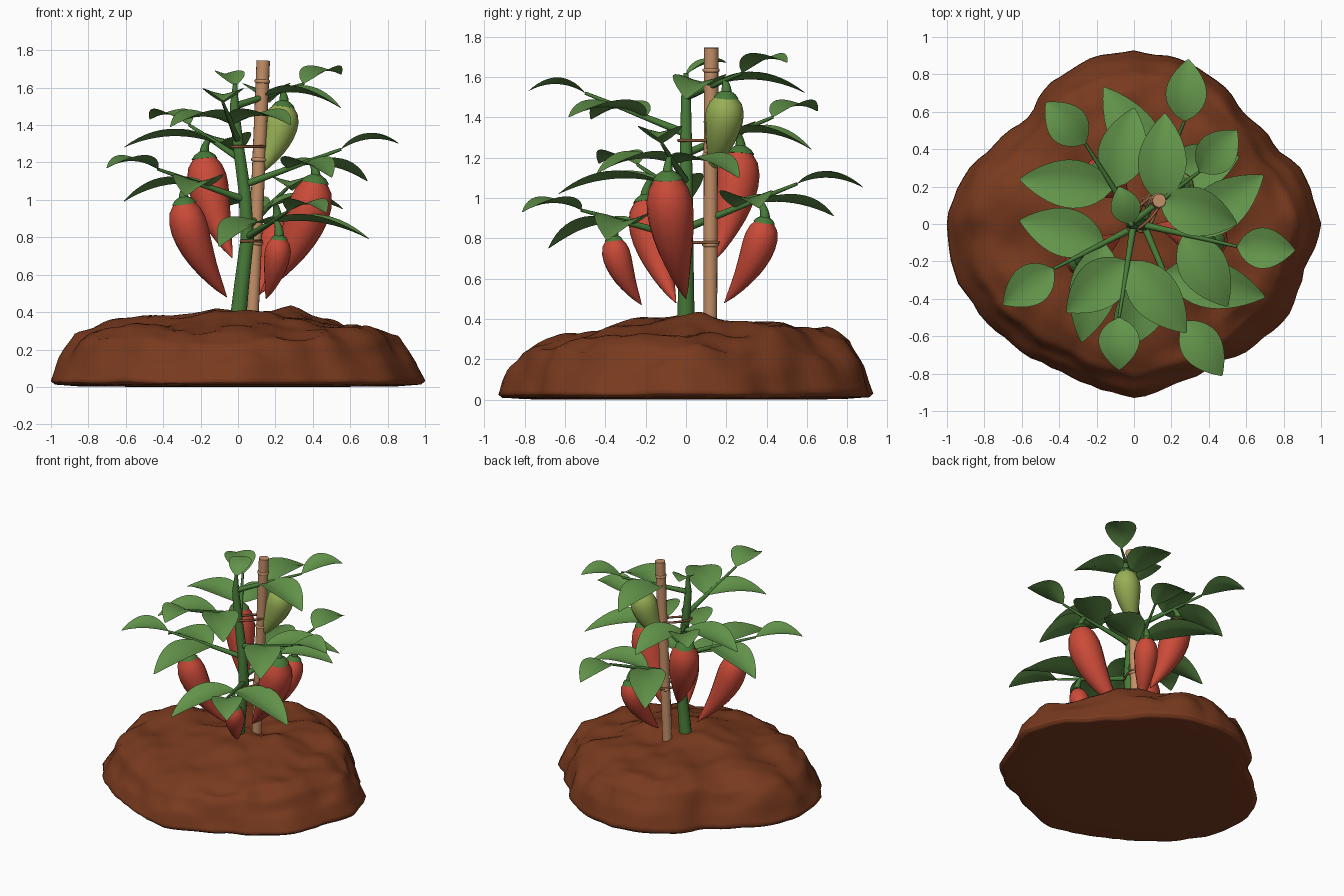
import bpy, bmesh, math
from mathutils import Vector, noise

cube = bpy.data.objects.get("Cube")
if cube:
    bpy.data.objects.remove(cube, do_unlink=True)

UP = Vector((0, 0, 1))


def material(name, *rgb):
    mat = bpy.data.materials.new(name)
    mat.use_nodes = True
    mat.diffuse_color = (*rgb, 1)
    bsdf = mat.node_tree.nodes["Principled BSDF"]
    bsdf.inputs["Base Color"].default_value = (*rgb, 1)
    bsdf.inputs["Roughness"].default_value = 0.8
    return mat


SOIL = material("soil brown", 0.19, 0.042, 0.013)
LEAF = material("leaf green", 0.125, 0.3, 0.07)
STEM = material("stem green", 0.065, 0.2, 0.04)
RED = material("ripe red", 0.6, 0.07, 0.04)
LIME = material("unripe green", 0.31, 0.43, 0.09)
CANE = material("cane tan", 0.55, 0.28, 0.14)
TWINE = material("twine brown", 0.28, 0.11, 0.045)


def finish(name, bm, mat):
    mesh = bpy.data.meshes.new(name)
    bm.to_mesh(mesh)
    bm.free()
    mesh.materials.append(mat)
    obj = bpy.data.objects.new(name, mesh)
    bpy.context.collection.objects.link(obj)


def bridge(bm, a, b):
    n = len(a)
    for i in range(n):
        j = (i + 1) % n
        bm.faces.new((a[i], a[j], b[j], b[i])).smooth = True


def cap(bm, ring):
    face = bm.faces.new(ring)
    for edge in face.edges:
        edge.smooth = False


def loft(name, path, radii, mat, sides=12):
    """Round tube along a path, with one radius for each point."""
    bm = bmesh.new()
    path = [Vector(p) for p in path]
    rings, side = [], None
    for i, p in enumerate(path):
        t = (path[min(i + 1, len(path) - 1)] - path[max(i - 1, 0)]).normalized()
        if side is None:
            side = t.orthogonal()
        side = (side - t * side.dot(t)).normalized()
        other = t.cross(side)
        turn = [math.tau * k / sides for k in range(sides)]
        rings.append([bm.verts.new(p + radii[i] * (side * math.cos(a) + other * math.sin(a)))
                      for a in turn])
    for a, b in zip(rings, rings[1:]):
        bridge(bm, a, b)
    cap(bm, rings[0][::-1])
    cap(bm, rings[-1])
    finish(name, bm, mat)


def bezier(a, b, c, n):
    return [a.lerp(b, i / n).lerp(b.lerp(c, i / n), i / n) for i in range(n + 1)]


def leaf(name, base, tip, half, arch):
    """Arched pointed blade, cupped upward along its midrib."""
    bm = bmesh.new()
    d = tip - base
    side = d.cross(UP).normalized()
    n, rows = 12, []
    for i in range(n + 1):
        t = i / n
        width = half * max(math.sin(math.pi * t ** 0.85), 0.02) ** 0.8
        mid = base + d * t + UP * arch * 4 * t * (1 - t)
        rows.append([bm.verts.new(mid + side * width * v + UP * width * 0.3 * abs(v) ** 1.3)
                     for v in (-1, -0.5, 0, 0.5, 1)])
    for a, b in zip(rows, rows[1:]):
        for k in range(4):
            bm.faces.new((a[k], a[k + 1], b[k + 1], b[k])).smooth = True
    bmesh.ops.recalc_face_normals(bm, faces=bm.faces)
    if sum(f.normal.z for f in bm.faces) < 0:
        bmesh.ops.reverse_faces(bm, faces=bm.faces)
    finish(name, bm, LEAF)


# Soil mound: lumpy polar sheet with an irregular outline and a rounded underside
outline = [1, .96, .87, .84, .89, .92, .93, .92, .88, .81, .86, .96,
           1, 1, .96, .92, .89, .90, .93, .89, .87, .92, .96, .95]
profile = [(0, .4), (.3, .385), (.55, .35), (.75, .315), (.87, .26), (.95, .14), (1, .03),
           (.98, .012), (.85, .003), (.5, 0)]
SEGMENTS, STEPS = 96, 5
bm = bmesh.new()
rings = []
for (r0, z0), (r1, z1) in zip(profile, profile[1:]):
    for s in range(STEPS):
        f = s / STEPS
        r, z = r0 + (r1 - r0) * f, z0 + (z1 - z0) * f
        ring = []
        for k in range(SEGMENTS):
            a = math.tau * k / SEGMENTS
            q, g = divmod(k / SEGMENTS * len(outline), 1)
            g = g * g * (3 - 2 * g)
            reach = outline[int(q)] * (1 - g) + outline[(int(q) + 1) % len(outline)] * g
            p = Vector((math.cos(a), math.sin(a), 0))
            reach *= 1 - 0.03 * abs(noise.noise(p * 5))
            p *= r * reach
            p.z = z
            fade = min(1, z / 0.2)
            lump = fade * (noise.noise(p * 3.5) * 0.05 + noise.noise(p * 7) * 0.03)
            p.z += lump + fade * 0.035 * p.y
            p.xy *= 1 + r * lump * 0.6
            ring.append(bm.verts.new(p))
        rings.append(ring)
for a, b in zip(rings, rings[1:]):
    bridge(bm, a, b)
cap(bm, rings[-1])
bmesh.ops.remove_doubles(bm, verts=bm.verts, dist=0.0005)
bmesh.ops.recalc_face_normals(bm, faces=bm.faces)
finish("soil_mound", bm, SOIL)

# Main stem
stem_path = [Vector(p) for p in ((0, 0, .36), (.02, 0, .55), (.05, 0, .8), (.035, 0, 1.05),
                                 (0, 0, 1.3), (-.02, 0, 1.5), (-.015, 0, 1.62))]
loft("main_stem", stem_path, [.045, .041, .037, .034, .03, .025, .012], STEM)


def stem_at(z):
    for a, b in zip(stem_path, stem_path[1:]):
        if z <= b.z:
            return a.lerp(b, (z - a.z) / (b.z - a.z))


# Support cane with raised joints
foot, head = Vector((.075, .12, .35)), Vector((.135, .125, 1.745))
loft("support_cane", [foot, head], [.034, .036], CANE, 16)
for i, f in enumerate((.3, .62, .92)):
    mid, half = foot.lerp(head, f), (head - foot) * 0.008
    loft(f"cane_joint_{i}", [mid - half, mid - half * .4, mid + half * .4, mid + half],
         [.034, .042, .042, .034], CANE, 16)

# Twine loops holding the stem to the cane
for i, z in enumerate((.78, 1.285)):
    a, b = stem_at(z), foot.lerp(head, (z - foot.z) / (head.z - foot.z))
    along = (b - a) / 2
    along.z = 0
    across = along.cross(UP).normalized() * 0.043
    along += along.normalized() * 0.043
    loop = [(a + b) / 2 + along * math.cos(t) + across * math.sin(t)
            for t in (math.tau * k / 24 for k in range(25))]
    loft(f"twine_loop_{i}", loop, [.008] * 25, TWINE, 6)

# Branches: start height, fork position, branch end, end leaf tip, two side leaf tips
branches = {
    "low_back": (.85, .45, (.27, .55, 1.07), (.29, .88, 1.05), (-.16, .73, .91), (.56, .36, .95)),
    "upper_back": (1.22, .45, (-.26, .43, 1.4), (-.47, .65, 1.43), (-.61, .24, 1.28), (0, .62, 1.24)),
    "top_left": (1.5, .43, (.35, .28, 1.62), (.55, .5, 1.67), (.55, 0, 1.49), (.165, .59, 1.52)),
    "middle_left": (1.08, .45, (.55, -.12, 1.27), (.86, -.14, 1.3), (.69, .26, 1.1), (.5, -.44, 1.12)),
    "middle_right": (1, .42, (-.43, -.24, 1.165), (-.7, -.43, 1.17), (-.61, .02, .99), (-.28, -.63, 1.02)),
    "low_front": (.8, .5, (.27, -.52, .94), (.47, -.81, .93), (.7, -.39, .79), (-.1, -.68, .75)),
    "top_front": (1.32, .4, (-.08, -.5, 1.52), (-.08, -.78, 1.53), (-.36, -.47, 1.39), (.28, -.58, 1.4)),
}
lines = {}
for name, (z, fork, end, tip, *sides) in branches.items():
    start, end = stem_at(z), Vector(end)
    lines[name] = (start, end)
    loft(name + "_branch", [start, start.lerp(end, fork), end], [.02, .015, .008], STEM, 8)
    leaf(name + "_end_leaf", end, Vector(tip), .11, .04)
    for i, side_tip in enumerate(sides):
        leaf(f"{name}_side_leaf_{i}", start.lerp(end, fork), Vector(side_tip), .13, .05)
leaf("crown_leaf", stem_path[-1] - UP * .01, Vector((-.08, .2, 1.67)), .08, .025)

# Peppers: branch, shoulder, tip, radius, colour
peppers = [
    ("upper_back", (-.18, .27, 1.235), (-.03, .14, .69), .108, RED),
    ("middle_right", (-.29, -.2, .995), (-.06, -.05, .48), .1, RED),
    ("middle_left", (.415, -.09, 1.11), (.12, 0, .5), .115, RED),
    ("low_front", (.22, -.36, .8), (.15, -.22, .47), .07, RED),
    ("low_back", (.21, .39, .89), (.1, .19, .48), .083, RED),
    ("top_left", (.245, .2, 1.51), (.09, .12, 1.12), .095, LIME),
]
shape = [.48, .84, .98, 1, .95, .86, .74, .59, .43, .25, .02]
for name, top, tip, radius, mat in peppers:
    top, tip = Vector(top), Vector(tip)
    bend = top.lerp(tip, 0.12)
    bend.z = top.z * .5 + tip.z * .5
    spine = bezier(top, bend, tip, len(shape) - 1)
    loft(name + "_pepper", spine, [radius * s for s in shape], mat, 16)
    # Thin leafy cap and stalk
    drop = (spine[1] - top).normalized() * radius
    loft(name + "_pepper_cap", [top - drop * .22, top - drop * .06, top + drop * .15],
         [radius * s for s in (.24, .5, .66)], STEM, 10)
    start, end = lines[name]
    span = end - start
    f = min(max((top - start).dot(span) / span.length_squared, .2), .95)
    hook = start.lerp(end, f)
    loft(name + "_pepper_stalk", bezier(top - drop * .1, top + UP * .07, hook, 5),
         [.026, .024, .02, .017, .014, .012], STEM, 8)
